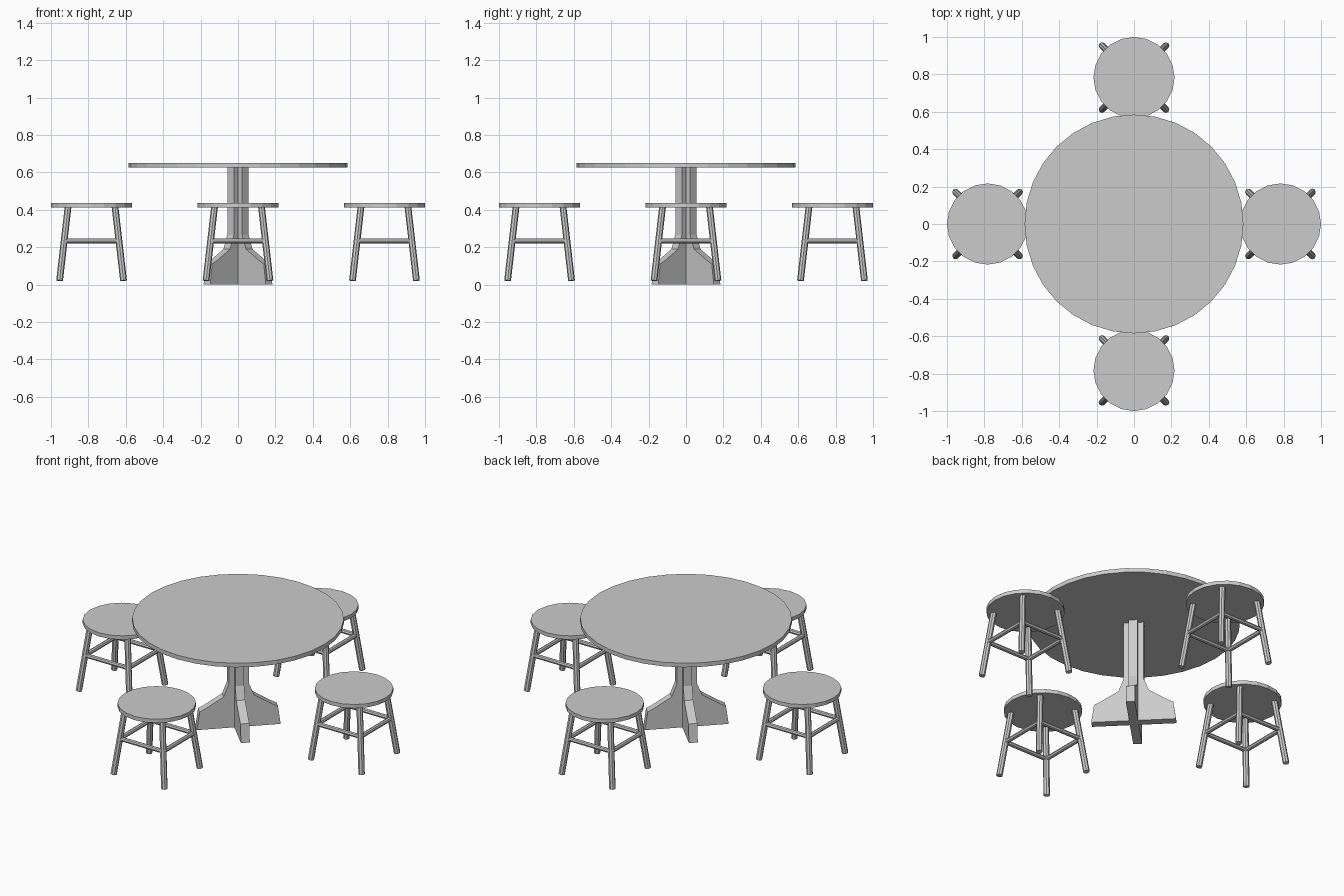
import bpy, bmesh, math
from mathutils import Vector

if "Cube" in bpy.data.objects:
    bpy.data.objects.remove(bpy.data.objects["Cube"])


def rod(name, a, b, radius, sides):
    """Cylinder between two points."""
    a, b = Vector(a), Vector(b)
    d = b - a
    bpy.ops.mesh.primitive_cylinder_add(vertices=sides, radius=radius, depth=d.length,
                                        location=(a + b) / 2,
                                        rotation=d.to_track_quat('Z', 'Y').to_euler())
    bpy.context.object.name = name


def plank(name, half_profile, thickness, angle):
    """Mirrored profile (distance, height) extruded to a board, turned about z."""
    outline = half_profile + [(-x, z) for x, z in reversed(half_profile)]
    bm = bmesh.new()
    face = bm.faces.new([bm.verts.new((x, -thickness / 2, z)) for x, z in outline])
    ext = bmesh.ops.extrude_face_region(bm, geom=[face])
    moved = [v for v in ext['geom'] if isinstance(v, bmesh.types.BMVert)]
    bmesh.ops.translate(bm, vec=(0, thickness, 0), verts=moved)
    bmesh.ops.recalc_face_normals(bm, faces=bm.faces)
    mesh = bpy.data.meshes.new(name)
    bm.to_mesh(mesh)
    bm.free()
    ob = bpy.data.objects.new(name, mesh)
    ob.rotation_euler.z = angle
    bpy.context.collection.objects.link(ob)


# Table: round top on two crossed, flared boards
rod("table_top", (0, 0, 0.625), (0, 0, 0.65), 0.585, 32)
profile = [(0.235, 0), (0.22, 0.11), (0.19, 0.125), (0.085, 0.19), (0.056, 0.265), (0.056, 0.63)]
for i in range(2):
    plank(f"pedestal_board_{i + 1}", profile, 0.05, math.radians(45 + 90 * i))

# Stools: seat, four splayed legs, four rungs
TOP, FOOT = Vector((0.125, 0.125, 0.42)), Vector((0.171, 0.171, 0.021))
RUNG_Z = 0.234
rung = FOOT.lerp(TOP, (RUNG_Z - FOOT.z) / (TOP.z - FOOT.z))
corners = [(1, 1), (-1, 1), (-1, -1), (1, -1)]


def at(p, corner, centre):
    return Vector((centre[0] + p.x * corner[0], centre[1] + p.y * corner[1], p.z))


for n, centre in enumerate([(0.783, 0), (0, 0.783), (-0.783, 0), (0, -0.783)], 1):
    rod(f"stool_{n}_seat", (*centre, 0.413), (*centre, 0.436), 0.217, 20)
    for i, c in enumerate(corners):
        rod(f"stool_{n}_leg_{i + 1}", at(FOOT, c, centre), at(TOP, c, centre), 0.018, 8)
        rod(f"stool_{n}_rung_{i + 1}", at(rung, c, centre),
            at(rung, corners[(i + 1) % 4], centre), 0.013, 8)
